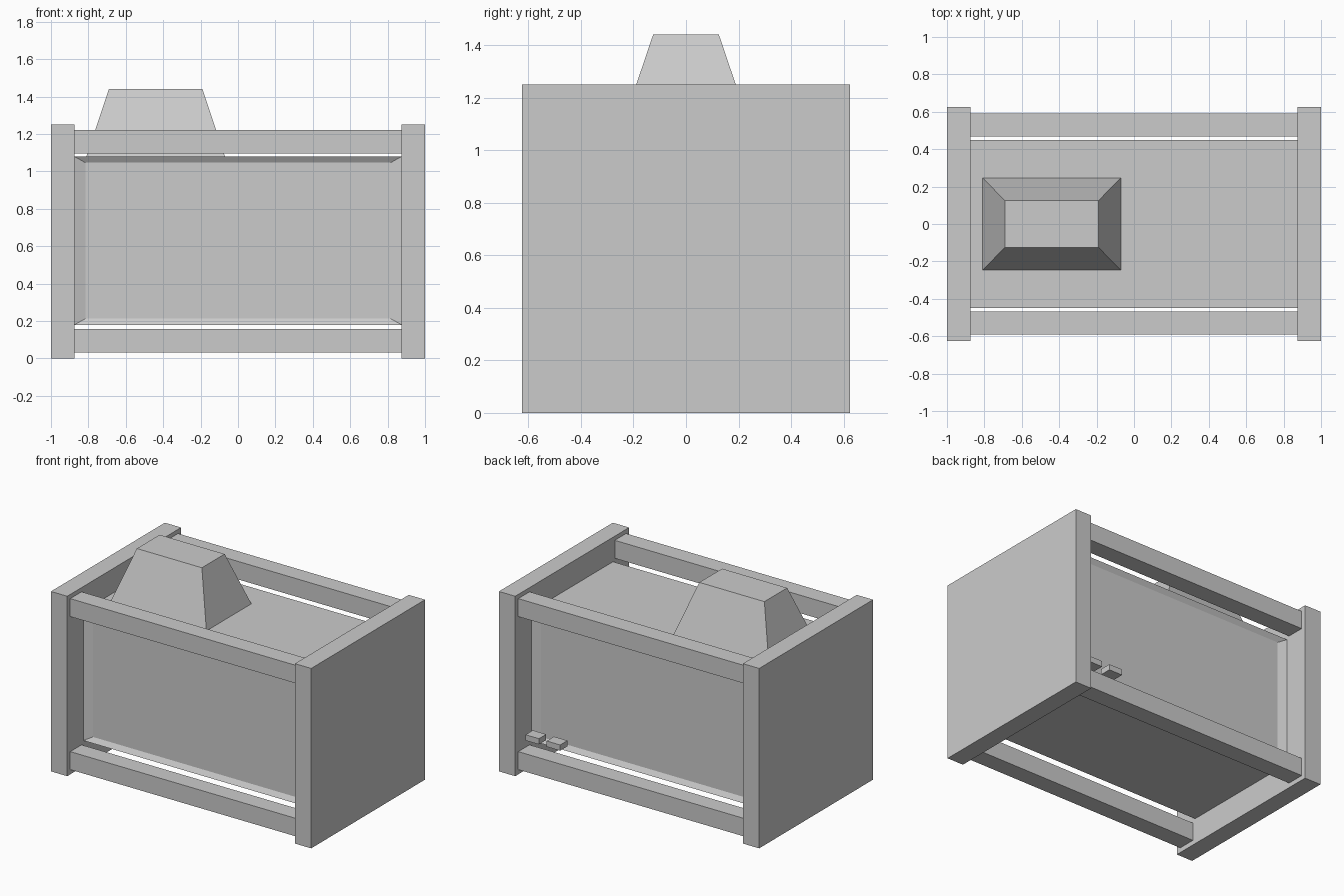
import bpy, bmesh
from mathutils import Vector

if "Cube" in bpy.data.objects:
    bpy.data.objects.remove(bpy.data.objects["Cube"])


def finish(name, bm):
    bmesh.ops.recalc_face_normals(bm, faces=bm.faces)
    mesh = bpy.data.meshes.new(name)
    bm.to_mesh(mesh)
    bm.free()
    obj = bpy.data.objects.new(name, mesh)
    bpy.context.collection.objects.link(obj)
    return obj


def box_bm(lo, hi):
    bm = bmesh.new()
    bmesh.ops.create_cube(bm, size=1)
    for v in bm.verts:
        v.co = Vector([(a + b) / 2 + c * (b - a) for a, b, c in zip(lo, hi, v.co)])
    return bm


def box(name, lo, hi):
    return finish(name, box_bm(lo, hi))


# End plates
for side, x in (("left", -1), ("right", 0.875)):
    box(f"{side}_end_plate", (x, -0.625, 0), (x + 0.125, 0.625, 1.25))

# Four square rails joining the plates
for side, y in (("front", -0.592), ("back", 0.468)):
    for level, z in (("lower", 0.033), ("upper", 1.096)):
        box(f"{side}_{level}_rail", (-0.875, y, z), (0.875, y + 0.124, z + 0.125))

# Main body, with shallow sloped recesses in the front and back
bm = box_bm((-0.875, -0.448, 0.18), (0.875, 0.448, 1.08))
bm.normal_update()
panels = [f for f in bm.faces if abs(f.normal.y) > 0.9]
inner = bmesh.ops.extrude_discrete_faces(bm, faces=panels)["faces"]
for f in inner:
    sign = 1 if f.calc_center_median().y > 0 else -1
    for v in f.verts:
        v.co = Vector((v.co.x * 0.933, sign * 0.427, 0.63 + (v.co.z - 0.63) * 0.927))
finish("body", bm)

# Tapered cover on top of the body
bm = box_bm((-0.81, -0.247, 1.08), (-0.07, 0.247, 1.44))
for v in bm.verts:
    if v.co.z > 1.3:
        v.co.x += 0.12 if v.co.x < -0.44 else -0.12
        v.co.y *= 0.125 / 0.247
finish("top_cover", bm)

# Two small switches at the back
for i, x in enumerate((0.572, 0.735)):
    box(f"back_switch_{i + 1}", (x, 0.485, 0.235), (x + 0.103, 0.565, 0.275))
